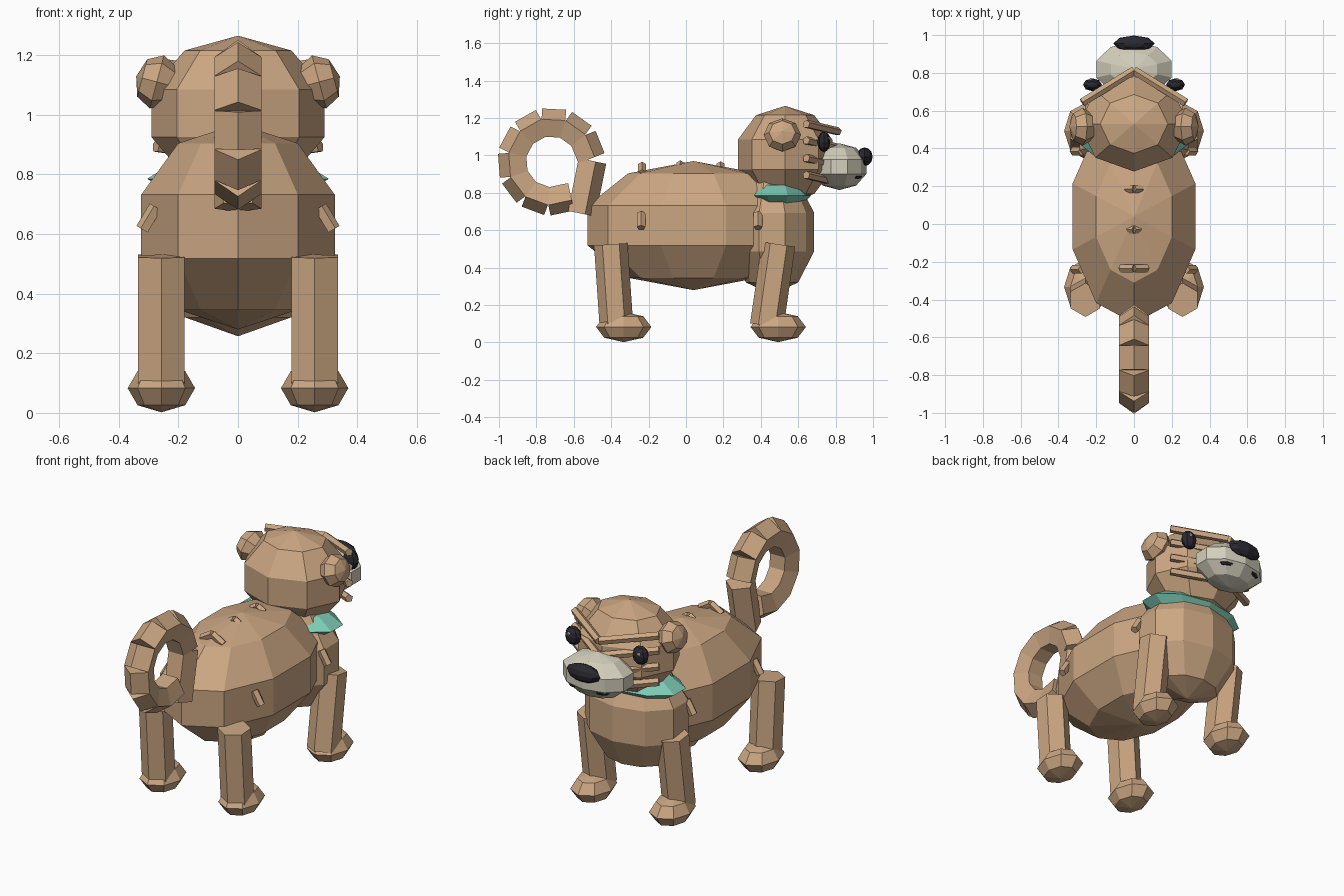
import bpy, bmesh
from math import sin, cos, pi, radians
from mathutils import Vector, Matrix, Euler

cube = bpy.data.objects.get("Cube")
if cube:
    bpy.data.objects.remove(cube, do_unlink=True)


def material(name, rgb):
    m = bpy.data.materials.new(name)
    m.use_nodes = True
    m.diffuse_color = (*rgb, 1)
    m.node_tree.nodes["Principled BSDF"].inputs["Base Color"].default_value = (*rgb, 1)
    return m


TAN = material("tan_fur", (0.60, 0.385, 0.225))
CREAM = material("cream_muzzle", (0.66, 0.63, 0.51))
DARK = material("near_black", (0.022, 0.022, 0.03))
TEAL = material("teal_scarf", (0.21, 0.60, 0.47))


def lathe(name, profile, sides, mat, matrix):
    """Turn (radius, height) points around z; the first corner lies on +y."""
    bm = bmesh.new()
    rings = []
    for r, z in profile:
        count = sides if r > 1e-5 else 1
        rings.append([bm.verts.new((-r * sin(2 * pi * i / sides), r * cos(2 * pi * i / sides), z))
                      for i in range(count)])
    for low, high in zip(rings, rings[1:]):
        for i in range(sides):
            j = (i + 1) % sides
            corners = [low[i % len(low)], low[j % len(low)], high[j % len(high)], high[i % len(high)]]
            bm.faces.new(list(dict.fromkeys(corners)))
    for ring in (rings[0], rings[-1]):
        if len(ring) > 1:
            bm.faces.new(ring)
    bm.transform(matrix)
    bmesh.ops.recalc_face_normals(bm, faces=bm.faces)
    mesh = bpy.data.meshes.new(name)
    bm.to_mesh(mesh)
    bm.free()
    mesh.materials.append(mat)
    obj = bpy.data.objects.new(name, mesh)
    bpy.context.collection.objects.link(obj)
    return obj


def ball(name, centre, radii, sides, bands, mat=TAN, tilt=(0, 0, 0)):
    profile = [(sin(pi * k / bands), -cos(pi * k / bands)) for k in range(bands + 1)]
    turn = Euler([radians(a) for a in tilt]).to_matrix().to_4x4()
    matrix = Matrix.Translation(centre) @ turn @ Matrix.Diagonal((*radii, 1))
    return lathe(name, profile, sides, mat, matrix)


def rod(name, start, end, radius, sides, ridge, mat=TAN):
    """Prism from start to end with one edge facing the ridge direction."""
    start, end = Vector(start), Vector(end)
    axis = (end - start).normalized()
    side = Vector(ridge).cross(axis).normalized()
    up = axis.cross(side)
    matrix = Matrix((side, up, axis)).transposed().to_4x4()
    matrix.translation = start
    return lathe(name, [(radius, 0), (radius, (end - start).length)], sides, mat, matrix)


# Torso, head and muzzle
ball("body", (0, 0.04, 0.625), (0.359, 0.595, 0.345), 10, 5)
ball("chest", (0, 0.46, 0.59), (0.32, 0.237, 0.333), 10, 5)
ball("head", (0, 0.53, 1.005), (0.305, 0.265, 0.26), 8, 5)
ball("muzzle", (0, 0.82, 0.94), (0.22, 0.152, 0.125), 10, 5, CREAM)
ball("nose", (0, 0.955, 0.993), (0.11, 0.043, 0.05), 8, 6, DARK)
ball("scarf", (0, 0.49, 0.785), (0.32, 0.178, 0.08), 10, 4, TEAL)

# Paired parts
for tag, s in (("left", 1), ("right", -1)):
    ball("ear_" + tag, (s * 0.272, 0.515, 1.11), (0.092, 0.1, 0.072), 8, 4, TAN, (0, s * 75, 0))
    ball("eye_" + tag, (s * 0.22, 0.737, 1.073), (0.05, 0.034, 0.055), 8, 6, DARK)
    ball("eye_glint_" + tag, (s * 0.228, 0.763, 1.09), (0.011, 0.01, 0.011), 6, 4, CREAM)
    ball("mouth_" + tag, (s * 0.1, 0.917, 0.888), (0.042, 0.018, 0.014), 6, 4, DARK, (0, 0, -s * 25))

    # Legs and paws
    for place, top, ankle, paw in (("front", 0.495, 0.432, 0.493), ("hind", -0.402, -0.372, -0.333)):
        rod(f"{place}_leg_{tag}", (s * 0.257, ankle, 0.09), (s * 0.257, top, 0.525), 0.09, 6, (0, 1, 0))
        ball(f"{place}_paw_{tag}", (s * 0.257, paw, 0.083), (0.113, 0.148, 0.081), 8, 4)

    # Slanted fur strips on the face
    for i, z in enumerate((1.168, 1.08, 0.985, 0.895)):
        rod(f"face_fur_{i}_{tag}", (s * 0.275, 0.643, z), (0, 0.813, z - 0.04), 0.023, 5, (0, 0, 1))

    # Fur tufts on the flanks and along the spine
    for i, y in enumerate((-0.24, 0.385)):
        rod(f"flank_tuft_{i}_{tag}", (s * 0.32, y, 0.615), (s * 0.275, y, 0.69), 0.024, 5, (s, 0, 0))
    for i, (y, z, half) in enumerate(((0.185, 0.95, 0.04), (-0.03, 0.955, 0.03), (-0.235, 0.948, 0.07))):
        rod(f"spine_tuft_{i}_{tag}", (0, y, z), (s * half, y, z - half * 0.6), 0.022, 5, (0, 0, 1))

# Curled tail: an upright base followed by short blocks around a ring
rod("tail_base", (0, -0.565, 0.69), (0, -0.508, 0.972), 0.083, 5, (0, 1, 0))
hub = Vector((0, -0.72, 0.967))
for i in range(9):
    a = radians(22 + 32.5 * i)
    radial = Vector((0, cos(a), sin(a)))
    along = Vector((0, -sin(a), cos(a))) * 0.064
    middle = hub + radial * 0.198
    rod(f"tail_block_{i}", middle - along, middle + along, 0.083, 5, radial)
